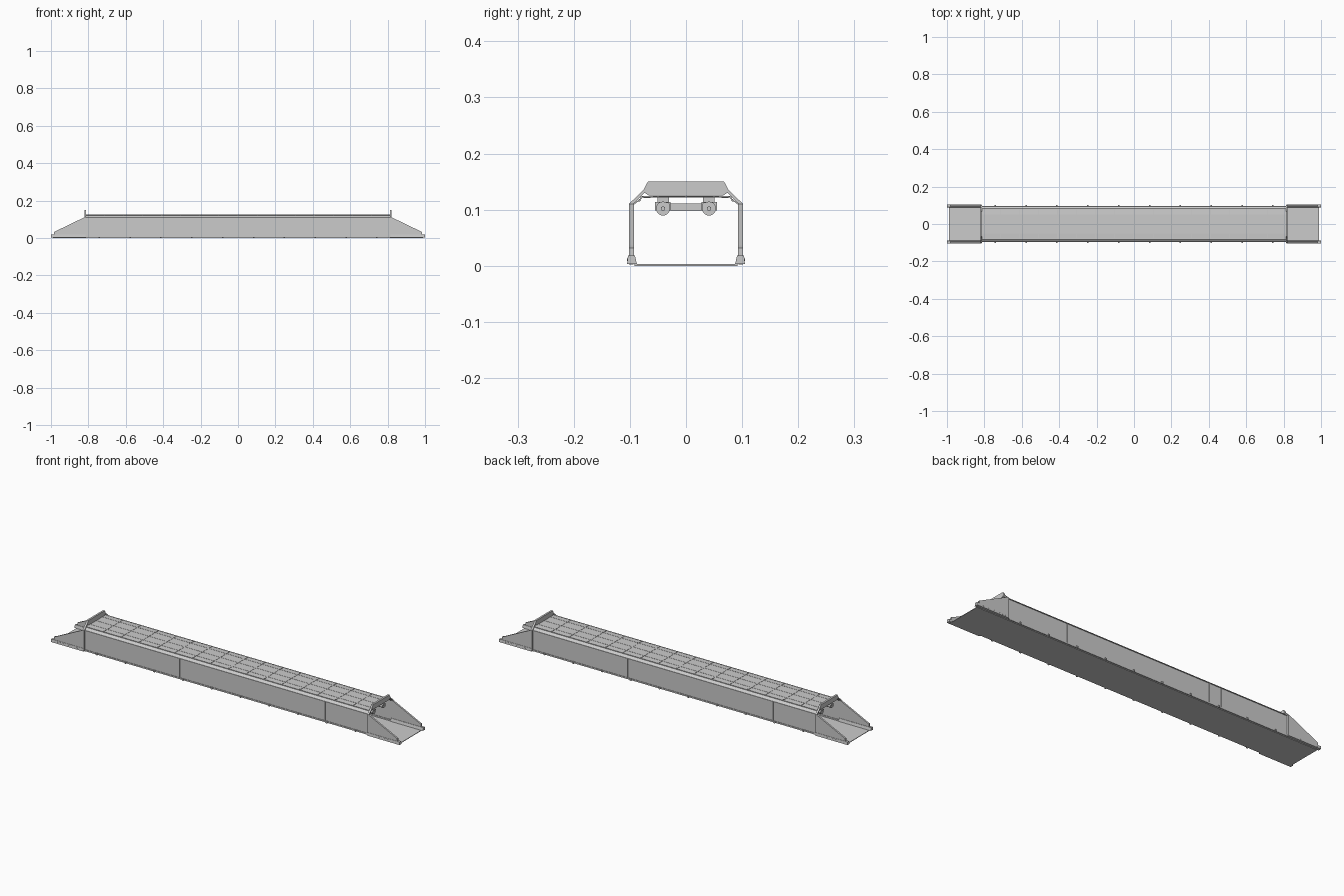
import bpy, bmesh, math
from mathutils import Matrix, Vector

if "Cube" in bpy.data.objects:
    bpy.data.objects.remove(bpy.data.objects["Cube"])


def finish(name, bm):
    bmesh.ops.recalc_face_normals(bm, faces=bm.faces)
    me = bpy.data.meshes.new(name)
    bm.to_mesh(me)
    bm.free()
    ob = bpy.data.objects.new(name, me)
    bpy.context.collection.objects.link(ob)
    return ob


def add_box(bm, x0, x1, y0, y1, z0, z1):
    m = Matrix.Translation(((x0 + x1) / 2, (y0 + y1) / 2, (z0 + z1) / 2))
    m = m @ Matrix.Diagonal((x1 - x0, y1 - y0, z1 - z0, 1))
    bmesh.ops.create_cube(bm, size=1, matrix=m)


def add_prism(bm, pts, axis, a, b):
    """Extrude a closed outline: (y, z) along x, or (x, z) along y."""
    def co(p, t):
        return (t, p[0], p[1]) if axis == 'X' else (p[0], t, p[1])
    v0 = [bm.verts.new(co(p, a)) for p in pts]
    v1 = [bm.verts.new(co(p, b)) for p in pts]
    bm.faces.new(v0)
    bm.faces.new(v1[::-1])
    n = len(pts)
    for i in range(n):
        bm.faces.new((v0[i], v0[(i + 1) % n], v1[(i + 1) % n], v1[i]))


def add_cyl(bm, c, r, depth, axis, seg=16):
    rot = Matrix.Rotation(math.pi / 2, 4, 'Y' if axis == 'X' else 'X')
    bmesh.ops.create_cone(bm, cap_ends=True, segments=seg, radius1=r, radius2=r,
                          depth=depth, matrix=Matrix.Translation(c) @ rot)


def both(pts):
    """Complete a half outline symmetrically about y = 0."""
    return pts + [(-y, z) for y, z in reversed(pts)]


SIDES = (-1, 1)
L = 0.818  # half length of the covered body

# floor slab
bm = bmesh.new()
add_box(bm, -0.99, 0.99, -0.092, 0.092, 0, 0.003)
finish("floor", bm)

# walls and chamfered roof as one thin shell
outer = both([(0.0945, 0.004), (0.0945, 0.110), (0.079, 0.122), (0.05, 0.1235)])
inner = both([(0.0925, 0.004), (0.0925, 0.109), (0.078, 0.1205), (0.05, 0.122)])
bm = bmesh.new()
add_prism(bm, outer + inner[::-1], 'X', -L, L)
finish("wall_and_roof_shell", bm)

# roof seams and cover strips
bm = bmesh.new()
for i in range(1, 16):
    x = -L + i * 2 * L / 16
    w = 0.004 if i % 4 == 0 else 0.0015
    add_box(bm, x - w, x + w, -0.078, 0.078, 0.1225, 0.1245)
for y in (-0.05, 0, 0.05):
    add_box(bm, -L, L, y - 0.001, y + 0.001, 0.1225, 0.1243)
finish("roof_seams", bm)

# eave rails and lower skirting along each wall
bm = bmesh.new()
for s in SIDES:
    add_box(bm, -L, L, *sorted((s * 0.0940, s * 0.0965)), 0.1075, 0.110)
    add_box(bm, -L, L, *sorted((s * 0.0788, s * 0.0818)), 0.120, 0.1232)
    add_box(bm, -L, L, *sorted((s * 0.0900, s * 0.0970)), 0.003, 0.010)
finish("wall_rails", bm)

# upright wall joints
bm = bmesh.new()
for s in SIDES:
    for x in (-0.466, -0.27, -0.20, 0.36, 0.43, 0.565):
        y = s * 0.0945
        add_box(bm, -s * x - 0.002, -s * x + 0.002, y - 0.001, y + 0.001, 0.010, 0.1075)
finish("wall_joints", bm)

# small feet along the base
bm = bmesh.new()
for s in SIDES:
    for i in range(10):
        x = -0.742 + i * 0.165
        add_box(bm, x - 0.004, x + 0.004, *sorted((s * 0.094, s * 0.102)), 0.002, 0.011)
finish("base_feet", bm)

# portal frames at both ends
port_out = both([(0.0935, 0.110), (0.102, 0.110), (0.076, 0.135), (0.068, 0.150)])
port_in = both([(0.0925, 0.1115), (0.074, 0.1305), (0.066, 0.125)])
bm = bmesh.new()
for e in SIDES:
    a, b = sorted((e * 0.812, e * 0.822))
    add_prism(bm, port_out + port_in[::-1], 'X', a, b)
    for s in SIDES:
        add_box(bm, a, b, *sorted((s * 0.0925, s * 0.102)), 0.003, 0.111)
finish("portal_frames", bm)

# sloping wing walls
bm = bmesh.new()
wing = [(0.822, 0.010), (0.985, 0.010), (0.985, 0.032), (0.975, 0.036), (0.822, 0.110)]
for e in SIDES:
    for s in SIDES:
        add_prism(bm, [(e * x, z) for x, z in wing], 'Y', s * 0.093, s * 0.102)
finish("wing_walls", bm)

# tapered kerbs under the wing walls
bm = bmesh.new()
kerb = [(0.0875, 0.003), (0.105, 0.003), (0.1035, 0.018), (0.091, 0.018)]
for e in SIDES:
    for s in SIDES:
        add_prism(bm, [(s * y, z) for y, z in kerb], 'X', e * 0.815, e * 1.0)
finish("wing_kerbs", bm)

# bolts along the wing kerbs
bm = bmesh.new()
for e in SIDES:
    for s in SIDES:
        for i in range(10):
            add_cyl(bm, (e * (0.835 + i * 0.016), s * 0.1035, 0.011), 0.002, 0.003, 'Y', 6)
finish("kerb_bolts", bm)

# ceiling fans hung in pairs inside the tunnel
housing, mounts = bmesh.new(), bmesh.new()
for x in (-0.775, -0.4, 0, 0.4, 0.775):
    for s in SIDES:
        add_cyl(housing, (x, s * 0.041, 0.102), 0.0125, 0.07, 'X', 20)
        add_cyl(housing, (x, s * 0.041, 0.102), 0.004, 0.076, 'X', 10)
        add_cyl(housing, (x, s * 0.033, 0.109), 0.004, 0.074, 'X', 10)
        add_box(mounts, x - 0.025, x + 0.025, *sorted((s * 0.028, s * 0.055)), 0.099, 0.114)
        add_box(mounts, x - 0.015, x + 0.015, *sorted((s * 0.030, s * 0.051)), 0.113, 0.1225)
    add_box(mounts, x - 0.006, x + 0.006, -0.028, 0.028, 0.098, 0.111)
fans = finish("ceiling_fans", housing)
finish("fan_mounts", mounts)
for p in fans.data.polygons:
    p.use_smooth = len(p.vertices) == 4

# lamp strips under the chamfers
bm = bmesh.new()
for s in SIDES:
    add_prism(bm, [(s * 0.080, 0.1175), (s * 0.083, 0.114), (s * 0.086, 0.1155),
                   (s * 0.083, 0.1185)], 'X', -0.81, 0.81)
finish("lamp_strips", bm)
